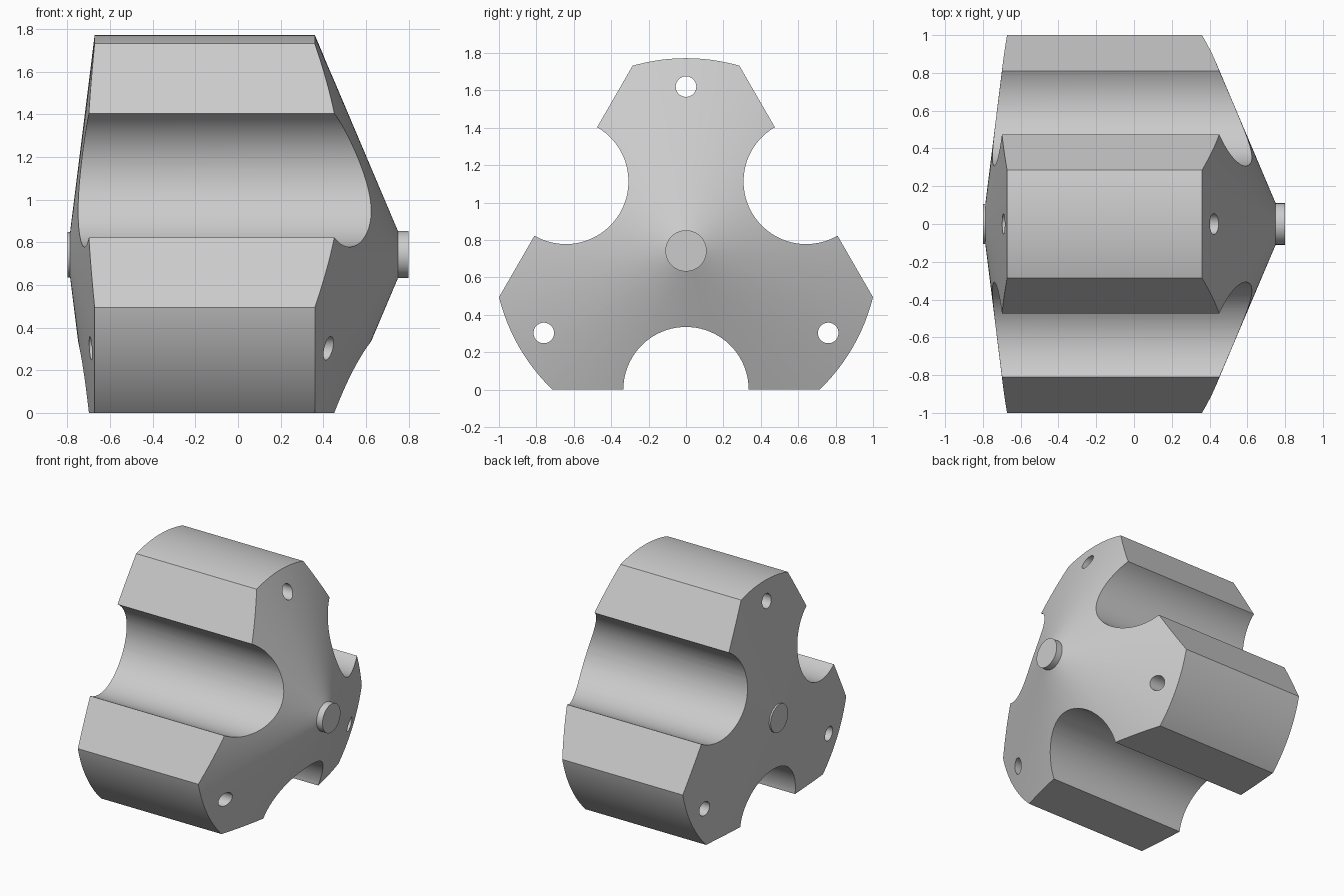
import bpy, bmesh
from math import pi, radians, sin, cos
from mathutils import Matrix, Vector

old = bpy.data.objects.get("Cube")
if old:
    bpy.data.objects.remove(old, do_unlink=True)

AXIS_Z = 0.742      # height of the turning axis, also distance to each flat
NOTCH_R = 0.335
HOLE_RING = 0.878

grey = bpy.data.materials.new("plain grey")
grey.use_nodes = True
colour = (0.6, 0.6, 0.6, 1)
grey.diffuse_color = colour
grey.node_tree.nodes["Principled BSDF"].inputs["Base Color"].default_value = colour


def make_object(name, bm):
    bmesh.ops.recalc_face_normals(bm, faces=bm.faces)
    mesh = bpy.data.meshes.new(name)
    bm.to_mesh(mesh)
    bm.free()
    mesh.materials.append(grey)
    obj = bpy.data.objects.new(name, mesh)
    bpy.context.collection.objects.link(obj)
    return obj


def polar(radius, angle):
    return Vector((0, radius * cos(angle), AXIS_Z + radius * sin(angle)))


# Double-cone drum with its end bosses, turned around the x axis
profile = [(-0.8, 0), (-0.8, 0.107), (-0.787, 0.107), (-0.672, 1.03),
           (0.36, 1.03), (0.75, 0.11), (0.8, 0.11), (0.8, 0)]
bm = bmesh.new()
verts = [bm.verts.new((x, 0, AXIS_Z + r)) for x, r in profile]
edges = [bm.edges.new(pair) for pair in zip(verts, verts[1:])]
bmesh.ops.spin(bm, geom=verts + edges, cent=(0, 0, AXIS_Z), axis=(1, 0, 0),
               angle=2 * pi, steps=144, use_merge=True)
bmesh.ops.remove_doubles(bm, verts=bm.verts, dist=0.0001)
body = make_object("three_lobed_body", bm)

# Triangular prism with a round channel in the middle of each side
bm = bmesh.new()
outline = []
for side in range(3):
    facing = radians(-90 + 120 * side)
    centre = polar(AXIS_Z, facing)
    for i in range(41):
        a = facing - pi / 2 - pi * i / 40
        outline.append(centre + Vector((0, cos(a), sin(a))) * NOTCH_R)
    outline.append(polar(2 * AXIS_Z, facing + pi / 3))
ring = [bm.verts.new(p + Vector((-1, 0, 0))) for p in outline]
face = bm.faces.new(ring)
new = bmesh.ops.extrude_face_region(bm, geom=[face])["geom"]
bmesh.ops.translate(bm, vec=(2, 0, 0),
                    verts=[v for v in new if isinstance(v, bmesh.types.BMVert)])
prism = make_object("lobe_cutter", bm)

# Three through holes, one in each lobe
bm = bmesh.new()
for lobe in range(3):
    place = Matrix.Translation(polar(HOLE_RING, radians(90 + 120 * lobe)))
    bmesh.ops.create_cone(bm, cap_ends=True, segments=40, radius1=0.055,
                          radius2=0.055, depth=2,
                          matrix=place @ Matrix.Rotation(pi / 2, 4, 'Y'))
holes = make_object("hole_cutter", bm)

# Cut the drum to shape
bpy.ops.object.select_all(action='DESELECT')
body.select_set(True)
bpy.context.view_layer.objects.active = body
for cutter, operation in ((prism, 'INTERSECT'), (holes, 'DIFFERENCE')):
    cut = body.modifiers.new(cutter.name, 'BOOLEAN')
    cut.object, cut.operation, cut.solver = cutter, operation, 'EXACT'
    bpy.ops.object.modifier_apply(modifier=cut.name)
    bpy.data.objects.remove(cutter, do_unlink=True)
bpy.ops.object.shade_smooth_by_angle(angle=radians(20))
